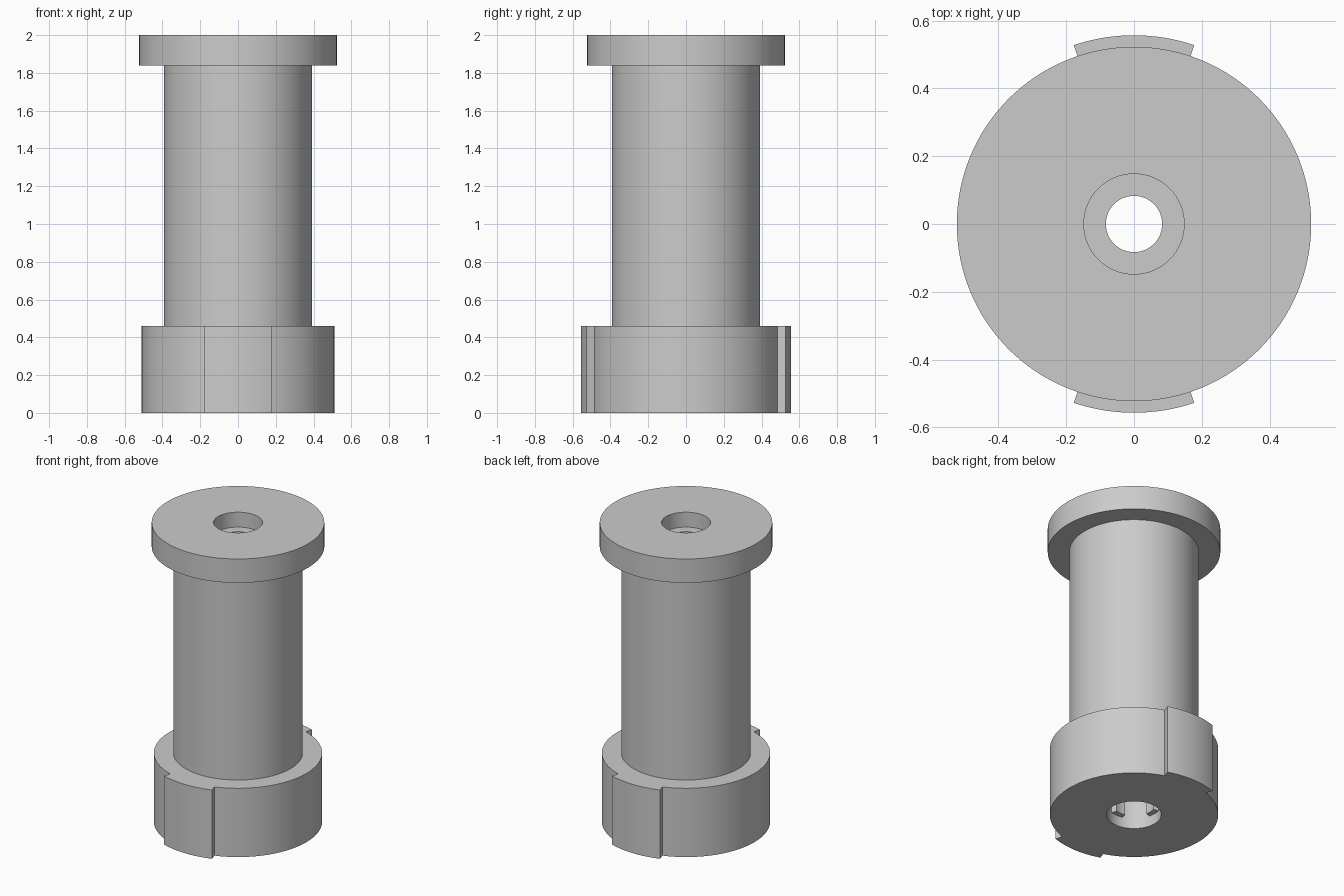
import bpy
import bmesh
import math

cube = bpy.data.objects.get("Cube")
if cube:
    bpy.data.objects.remove(cube, do_unlink=True)

# Single plain grey finish
grey = bpy.data.materials.new("plain grey")
grey.use_nodes = True
colour = (0.6, 0.6, 0.6, 1.0)
grey.diffuse_color = colour
grey.node_tree.nodes["Principled BSDF"].inputs["Base Color"].default_value = colour


def revolve(name, profile, steps, centre=0.0, half=math.pi):
    """Sweep a closed (radius, height) profile round z, capping partial sweeps."""
    full = half >= math.pi
    count = steps if full else steps + 1
    bm = bmesh.new()
    rings = []
    for i in range(count):
        a = centre - half + 2 * half * i / steps
        rings.append([bm.verts.new((r * math.cos(a), r * math.sin(a), z))
                      for r, z in profile])
    n = len(profile)
    for i in range(steps):
        a, b = rings[i], rings[(i + 1) % count]
        for j in range(n):
            k = (j + 1) % n
            bm.faces.new((a[j], b[j], b[k], a[k]))
    if not full:
        bm.faces.new(rings[0])
        bm.faces.new(rings[-1])
    bmesh.ops.recalc_face_normals(bm, faces=bm.faces)
    mesh = bpy.data.meshes.new(name)
    bm.to_mesh(mesh)
    bm.free()
    mesh.materials.append(grey)
    obj = bpy.data.objects.new(name, mesh)
    bpy.context.collection.objects.link(obj)
    bpy.ops.object.select_all(action='DESELECT')
    obj.select_set(True)
    bpy.context.view_layer.objects.active = obj
    bpy.ops.object.shade_smooth_by_angle(angle=math.radians(30))
    return obj


BASE_TOP = 0.46
BORE = 0.165

# Turned body: base, barrel, flange, top recess and stepped bore
revolve("turned_body", [
    (BORE, 0), (0.51, 0), (0.51, BASE_TOP), (0.392, BASE_TOP),
    (0.392, 1.84), (0.523, 1.84), (0.523, 2.0), (0.148, 2.0),
    (0.148, 1.9), (0.083, 1.9), (0.083, BASE_TOP), (BORE, BASE_TOP),
], 128)

# Raised lugs on the front and back of the base
for name, side in (("front_lug", -1), ("back_lug", 1)):
    revolve(name, [(0.5, 0), (0.557, 0), (0.557, BASE_TOP), (0.5, BASE_TOP)],
            16, side * math.pi / 2, math.radians(18.6))

# Small keys recessed inside the lower bore
for i, name in enumerate(("left", "back", "right", "front")):
    revolve(name + "_bore_key",
            [(0.13, 0.07), (BORE + 0.01, 0.07), (BORE + 0.01, BASE_TOP), (0.13, BASE_TOP)],
            6, i * math.pi / 2, math.radians(15))
